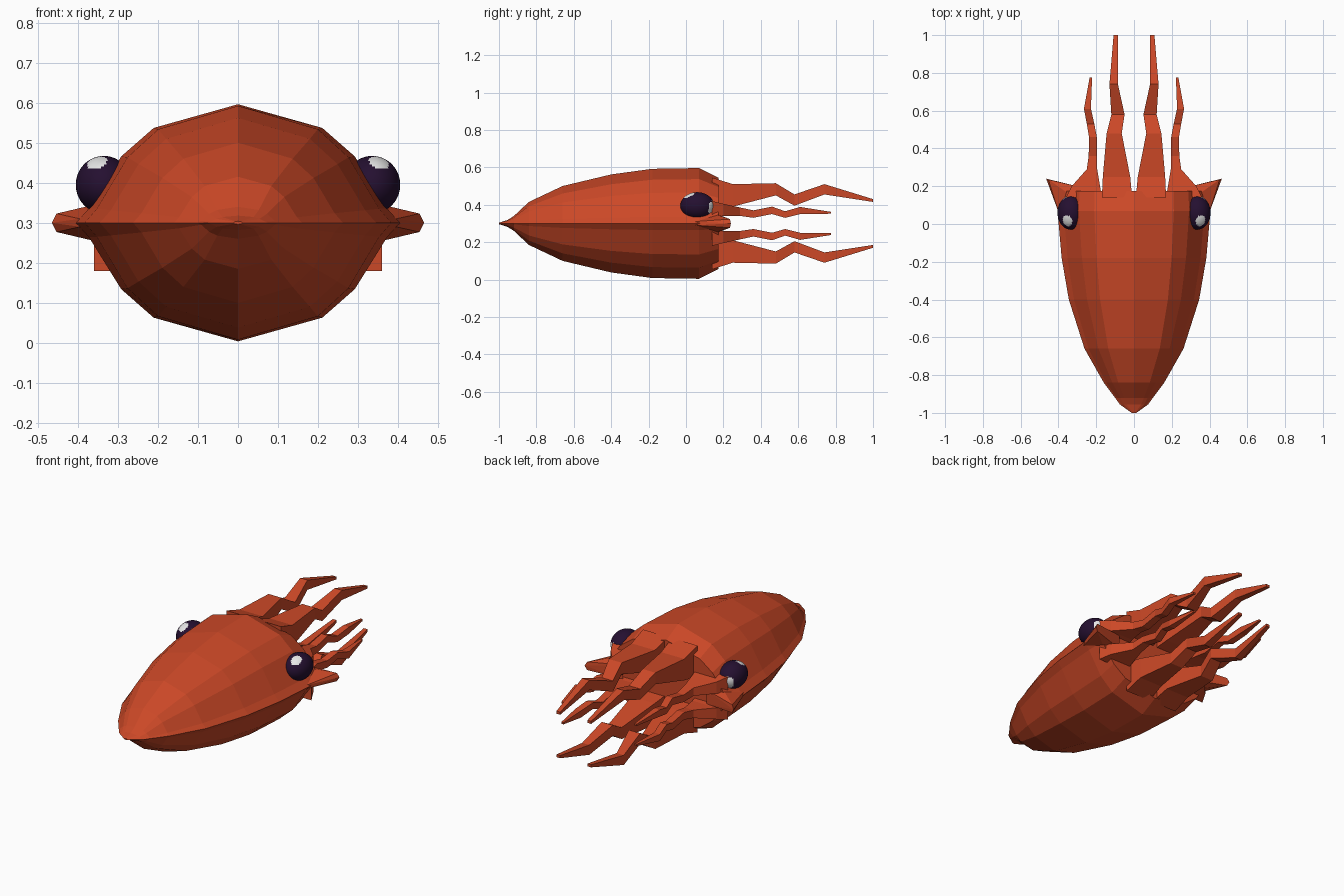
import bpy
import bmesh
from mathutils import Vector

if "Cube" in bpy.data.objects:
    bpy.data.objects.remove(bpy.data.objects["Cube"])

MID = 0.3  # height of the plane the body is symmetrical about


def material(name, colour):
    m = bpy.data.materials.new(name)
    m.use_nodes = True
    m.diffuse_color = (*colour, 1)
    bsdf = next(n for n in m.node_tree.nodes if n.type == "BSDF_PRINCIPLED")
    bsdf.inputs["Base Color"].default_value = (*colour, 1)
    bsdf.inputs["Roughness"].default_value = 0.8
    return m


skin = material("orange red skin", (0.6, 0.065, 0.02))
eye_dark = material("dark purple eye", (0.018, 0.005, 0.03))
eye_white = material("white eye highlight", (0.8, 0.8, 0.8))


def finish(bm, name, *mats):
    bmesh.ops.recalc_face_normals(bm, faces=bm.faces)
    mesh = bpy.data.meshes.new(name)
    bm.to_mesh(mesh)
    bm.free()
    for m in mats:
        mesh.materials.append(m)
    obj = bpy.data.objects.new(name, mesh)
    bpy.context.collection.objects.link(obj)
    return obj


def loft(name, rings):
    """Skin a list of equal closed rings and cap both ends."""
    bm = bmesh.new()
    loops = [[bm.verts.new(p) for p in ring] for ring in rings]
    n = len(loops[0])
    for a, b in zip(loops, loops[1:]):
        for i in range(n):
            j = (i + 1) % n
            bm.faces.new((a[i], a[j], b[j], b[i]))
    bm.faces.new(loops[0])
    bm.faces.new(loops[-1])
    return finish(bm, name, skin)


# Mantle: one faceted section scaled along the body (y, half width, half height)
quarter = [(0, 1), (0.52, 0.8), (0.72, 0.56), (0.92, 0.12), (1, 0)]
half = quarter + [(x, -z) for x, z in quarter[-2::-1]]
section = half + [(-x, z) for x, z in half[-2:0:-1]]
stations = [(-1.0, 0.012, 0.004), (-0.955, 0.075, 0.018), (-0.92, 0.1, 0.04),
            (-0.84, 0.16, 0.115), (-0.66, 0.262, 0.2), (-0.4, 0.345, 0.262),
            (-0.18, 0.383, 0.292), (0.07, 0.405, 0.296), (0.175, 0.4, 0.243)]
loft("mantle", [[(x * w, y, MID + z * h) for x, z in section] for y, w, h in stations])

# Arms: box sections (y, inner x, outer x, low z, high z), measured from the middle plane
long_arm = [(0.14, 0.01, 0.17, 0.07, 0.245), (0.25, 0.02, 0.165, 0.09, 0.21),
            (0.48, 0.065, 0.145, 0.15, 0.215), (0.58, 0.05, 0.12, 0.095, 0.155),
            (0.74, 0.085, 0.13, 0.155, 0.21), (1.0, 0.085, 0.108, 0.115, 0.13)]
short_arm = [(0.14, 0.17, 0.36, 0.03, 0.12), (0.2, 0.18, 0.33, 0.04, 0.105),
             (0.29, 0.195, 0.25, 0.04, 0.085), (0.36, 0.195, 0.24, 0.03, 0.07),
             (0.46, 0.197, 0.238, 0.05, 0.09), (0.53, 0.21, 0.25, 0.03, 0.065),
             (0.61, 0.228, 0.265, 0.05, 0.088), (0.775, 0.222, 0.235, 0.052, 0.062)]
for side, sx in (("left", 1), ("right", -1)):
    for level, sz in (("upper", 1), ("lower", -1)):
        for kind, path in (("long_arm", long_arm), ("short_arm", short_arm)):
            rings = [[(sx * a, y, MID + sz * lo), (sx * b, y, MID + sz * lo),
                      (sx * b, y, MID + sz * hi), (sx * a, y, MID + sz * hi)]
                     for y, a, b, lo, hi in path]
            loft(f"{level}_{side}_{kind}", rings)

    # Pointed fin at the rear corner
    bm = bmesh.new()
    for x, y, dz in ((0.395, 0.05, 0.01), (0.36, 0.17, 0.045),
                     (0.26, 0.19, 0.04), (0.453, 0.235, 0.023), (0.465, 0.24, 0)):
        for sz in (1, -1):
            bm.verts.new((sx * x, y, MID + sz * dz))
    bmesh.ops.remove_doubles(bm, verts=bm.verts, dist=0.0001)
    bmesh.ops.convex_hull(bm, input=bm.verts)
    finish(bm, f"{side}_fin", skin)

    # Eye with two round highlights, one above the front and one at the rear
    bm = bmesh.new()
    bmesh.ops.create_uvsphere(bm, u_segments=48, v_segments=32, radius=1)
    spots = ((Vector((sx * 0.25, -0.5, 0.8)).normalized(), 0.93),
             (Vector((sx * 0.3, 0.9, -0.15)).normalized(), 0.87))
    for f in bm.faces:
        d = f.calc_center_median().normalized()
        f.material_index = int(any(d.dot(s) > c for s, c in spots))
        f.smooth = True
    for v in bm.verts:
        v.co = Vector((sx * 0.335 + v.co.x * 0.07, 0.06 + v.co.y * 0.09, 0.395 + v.co.z * 0.072))
    finish(bm, f"{side}_eye", eye_dark, eye_white)
